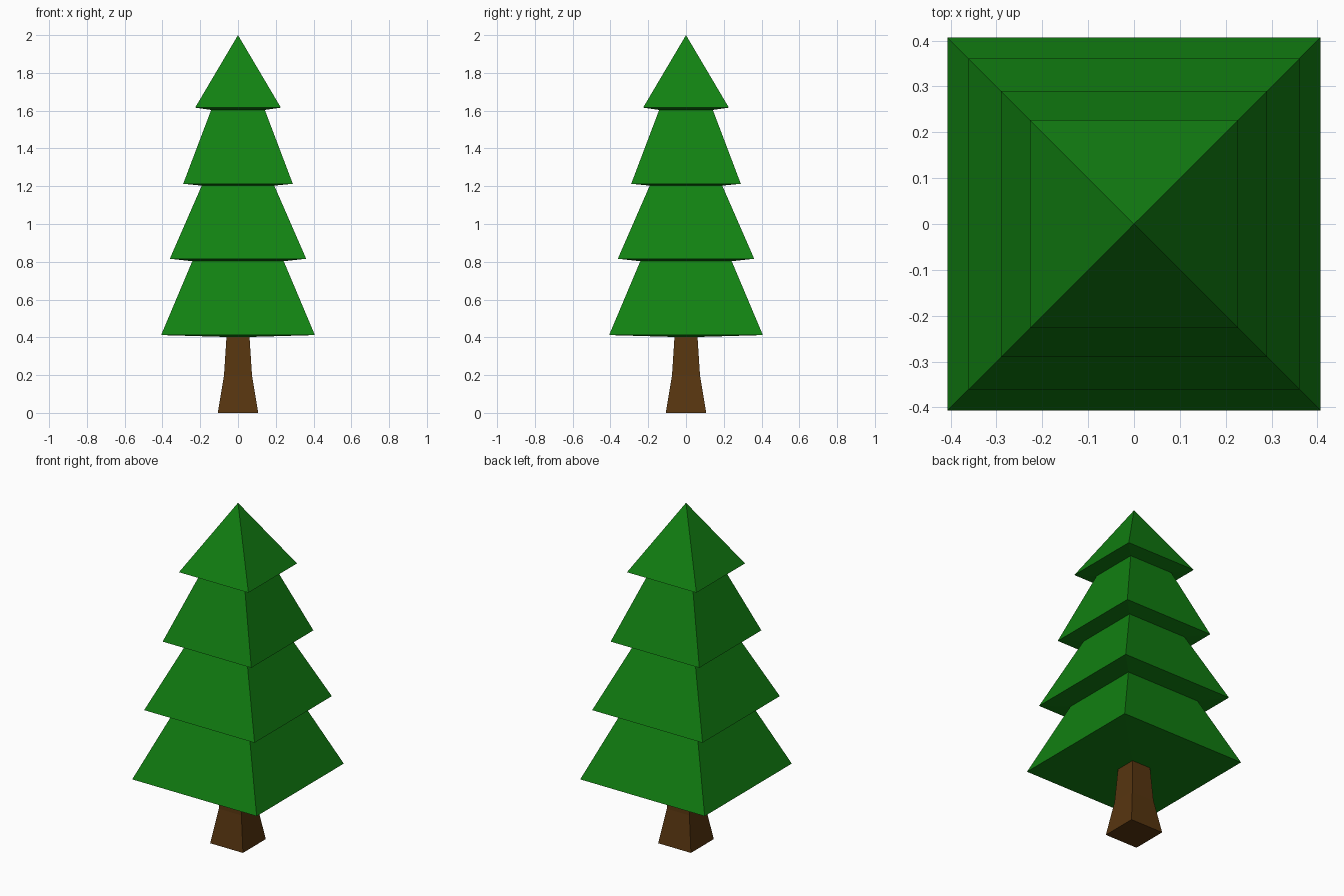
import bpy
import bmesh

if "Cube" in bpy.data.objects:
    bpy.data.objects.remove(bpy.data.objects["Cube"])


def material(name, rgb):
    mat = bpy.data.materials.new(name)
    mat.diffuse_color = (*rgb, 1.0)
    mat.use_nodes = True
    mat.node_tree.nodes["Principled BSDF"].inputs["Base Color"].default_value = mat.diffuse_color
    return mat


def square_loft(name, profile, mat, cap_start=False, cap_end=False):
    """Skin square rings given as (half width, z); half width 0 is a point."""
    bm = bmesh.new()
    rings = []
    for h, z in profile:
        corners = [(-h, -h), (h, -h), (h, h), (-h, h)] if h else [(0, 0)]
        rings.append([bm.verts.new((x, y, z)) for x, y in corners])
    for a, b in zip(rings, rings[1:]):
        for i in range(4):
            j = (i + 1) % 4
            if len(b) == 1:
                bm.faces.new((a[i], a[j], b[0]))
            else:
                bm.faces.new((a[i], a[j], b[j], b[i]))
    if cap_start:
        bm.faces.new(rings[0][::-1])
    if cap_end:
        bm.faces.new(rings[-1])
    mesh = bpy.data.meshes.new(name)
    bm.to_mesh(mesh)
    bm.free()
    mesh.materials.append(mat)
    obj = bpy.data.objects.new(name, mesh)
    bpy.context.collection.objects.link(obj)
    return obj


bark = material("bark brown", (0.095, 0.036, 0.005))
needles = material("needle green", (0.006, 0.22, 0.006))

# Trunk, flared towards the ground
square_loft("trunk", [(0.107, 0.0), (0.074, 0.2), (0.061, 0.402)], bark, cap_start=True)

# Foliage: one skin stepping through four tiers, undersides dipping inwards
tiers = [  # outer rim half width, rim z, top half width, top z
    (0.407, 0.412, 0.242, 0.803),
    (0.361, 0.816, 0.192, 1.203),
    (0.290, 1.213, 0.142, 1.604),
    (0.227, 1.616, 0.0, 2.0),
]
profile = [(0.061, 0.402)]
for rim, rim_z, top, top_z in tiers:
    profile += [(rim, rim_z), (top, top_z)]
square_loft("foliage", profile, needles)
